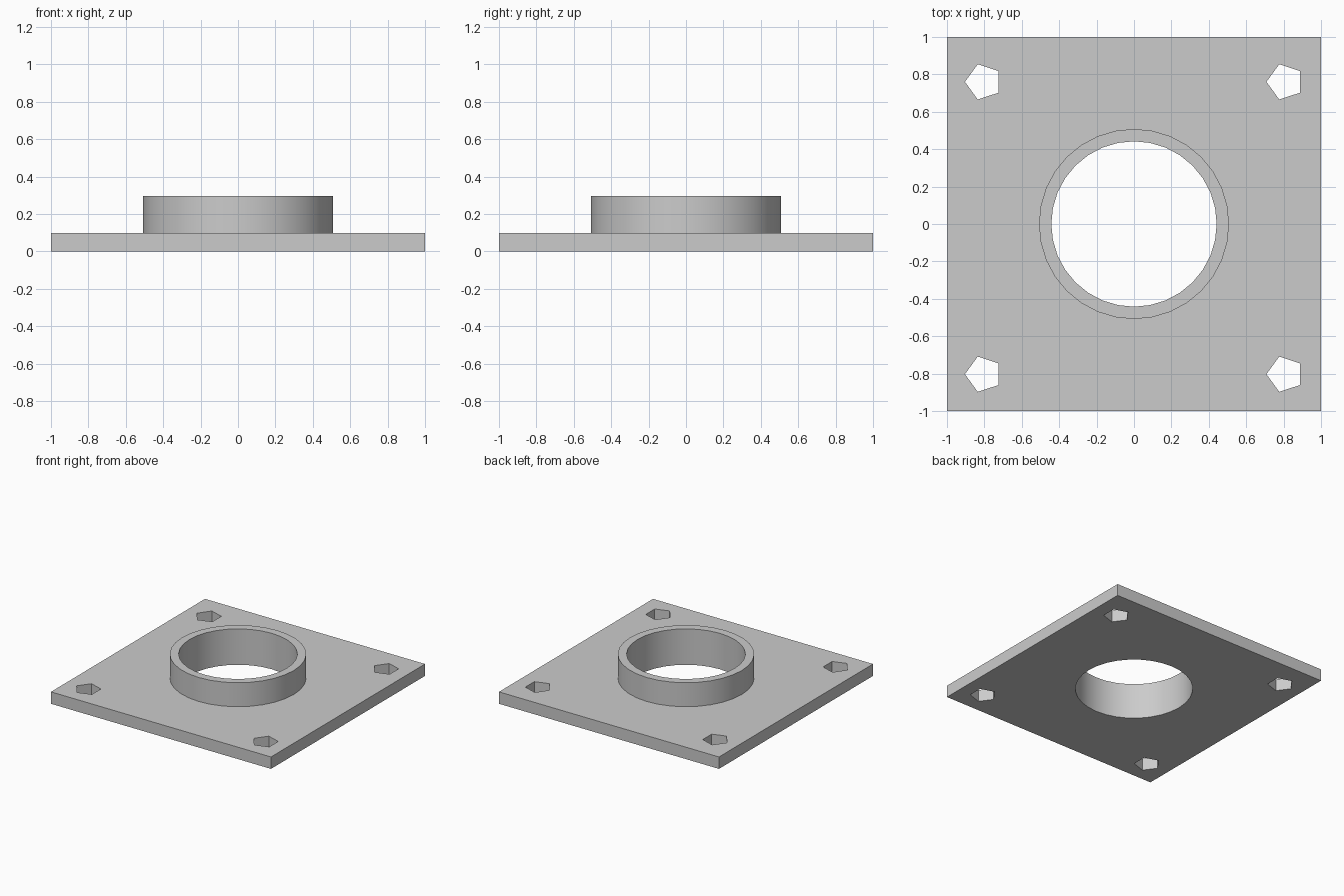
import bpy, bmesh
from math import cos, sin, pi, radians

cube = bpy.data.objects.get("Cube")
if cube:
    bpy.data.objects.remove(cube, do_unlink=True)

grey = bpy.data.materials.new("plain grey")
grey.use_nodes = True
colour = (0.6, 0.6, 0.6, 1)
grey.diffuse_color = colour
grey.node_tree.nodes["Principled BSDF"].inputs["Base Color"].default_value = colour


def ring(radius, sides, x=0, y=0, start=0):
    return [(x + radius * cos(start + 2 * pi * i / sides),
             y + radius * sin(start + 2 * pi * i / sides)) for i in range(sides)]


def pierced_slab(name, outlines, bottom, top):
    """Fill the first outline, leave the others as holes, and extrude upward."""
    bm = bmesh.new()
    edges = []
    for outline in outlines:
        verts = [bm.verts.new((x, y, bottom)) for x, y in outline]
        edges += [bm.edges.new((v, verts[i - 1])) for i, v in enumerate(verts)]
    bmesh.ops.triangle_fill(bm, edges=edges, use_beauty=True, use_dissolve=False)
    result = bmesh.ops.extrude_face_region(bm, geom=bm.faces[:], use_keep_orig=True)
    lifted = [g for g in result["geom"] if isinstance(g, bmesh.types.BMVert)]
    bmesh.ops.translate(bm, verts=lifted, vec=(0, 0, top - bottom))
    bmesh.ops.recalc_face_normals(bm, faces=bm.faces[:])
    mesh = bpy.data.meshes.new(name)
    bm.to_mesh(mesh)
    bm.free()
    mesh.materials.append(grey)
    obj = bpy.data.objects.new(name, mesh)
    bpy.context.collection.objects.link(obj)
    bpy.ops.object.select_all(action="DESELECT")
    obj.select_set(True)
    bpy.context.view_layer.objects.active = obj
    bpy.ops.object.shade_smooth_by_angle(angle=radians(30))
    return obj


SIDES = 32
bore = ring(0.442, SIDES)

# Square plate with a central bore and four five-sided bolt holes
square = [(-1, -1), (1, -1), (1, 1), (-1, 1)]
bolt_holes = [ring(0.099, 5, x, y, pi) for x in (-0.805, 0.807) for y in (-0.803, 0.76)]
pierced_slab("base_plate", [square, bore] + bolt_holes, 0, 0.098)

# Raised collar around the bore
pierced_slab("collar", [ring(0.508, SIDES), bore], 0.098, 0.295)
